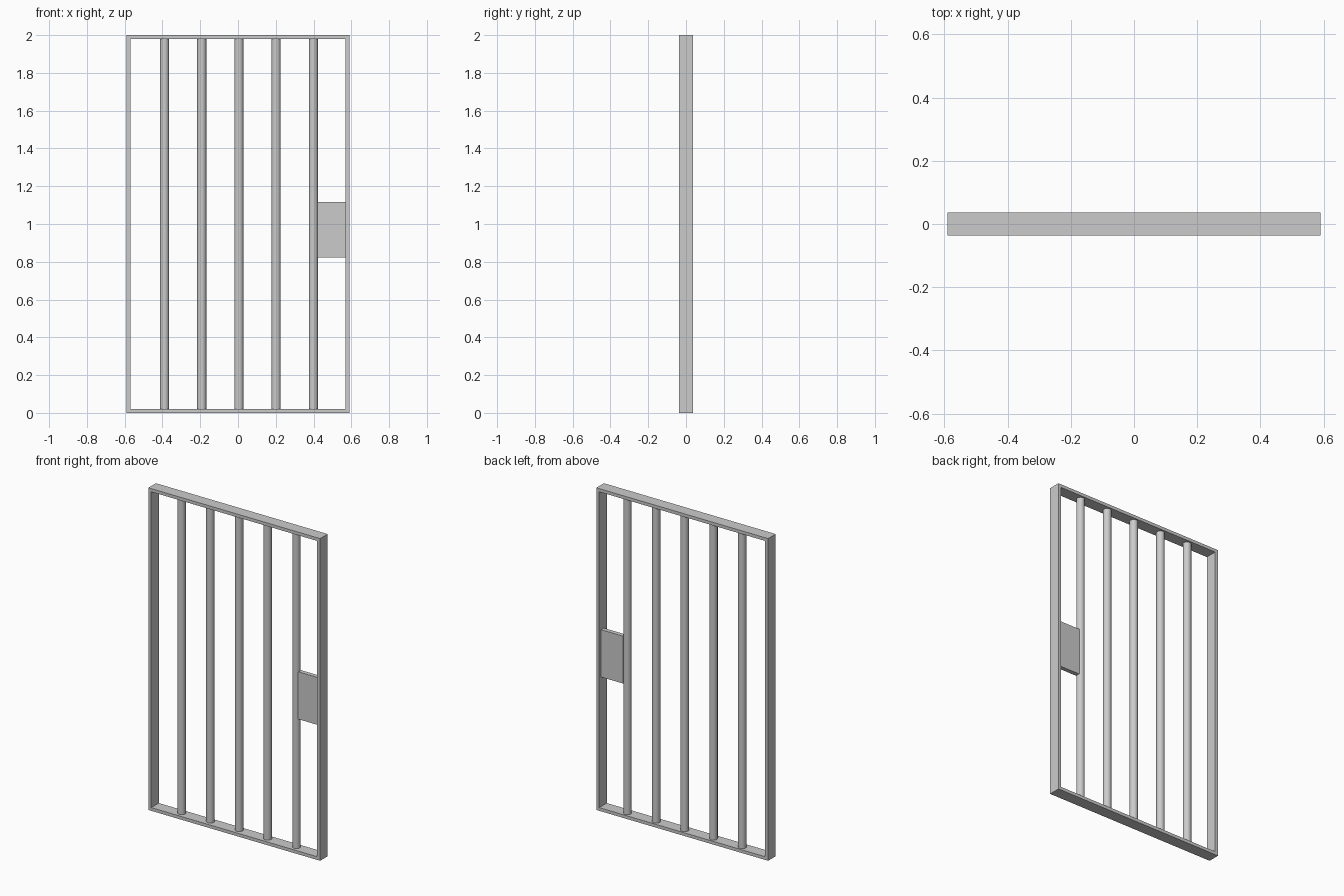
import bpy

if "Cube" in bpy.data.objects:
    bpy.data.objects.remove(bpy.data.objects["Cube"])

W, D, H, T = 0.59, 0.037, 2.0, 0.02   # half width, half depth, height, rail thickness


def box(name, x0, x1, y0, y1, z0, z1):
    bpy.ops.mesh.primitive_cube_add(
        size=1, location=((x0 + x1) / 2, (y0 + y1) / 2, (z0 + z1) / 2))
    ob = bpy.context.object
    ob.name = name
    ob.scale = (x1 - x0, y1 - y0, z1 - z0)
    bpy.ops.object.transform_apply(location=False, rotation=False, scale=True)
    return ob


# Outer frame: full-width rails with posts between them
box("bottom_rail", -W, W, -D, D, 0, T)
box("top_rail", -W, W, -D, D, H - T, H)
box("left_post", -W, -W + T, -D, D, T, H - T)
box("right_post", W - T, W, -D, D, T, H - T)

# Five round vertical bars
for i in range(5):
    bpy.ops.mesh.primitive_cylinder_add(
        vertices=16, radius=0.024, depth=H - 2 * T,
        location=(0.005 + (i - 2) * 0.197, 0.004, H / 2))
    bpy.context.object.name = f"bar_{i + 1}"
    bpy.ops.object.shade_smooth_by_angle()

# Lock plate between the last bar and the right post
box("lock_plate", 0.42, W - T, -0.009, 0.018, 0.823, 1.117)
